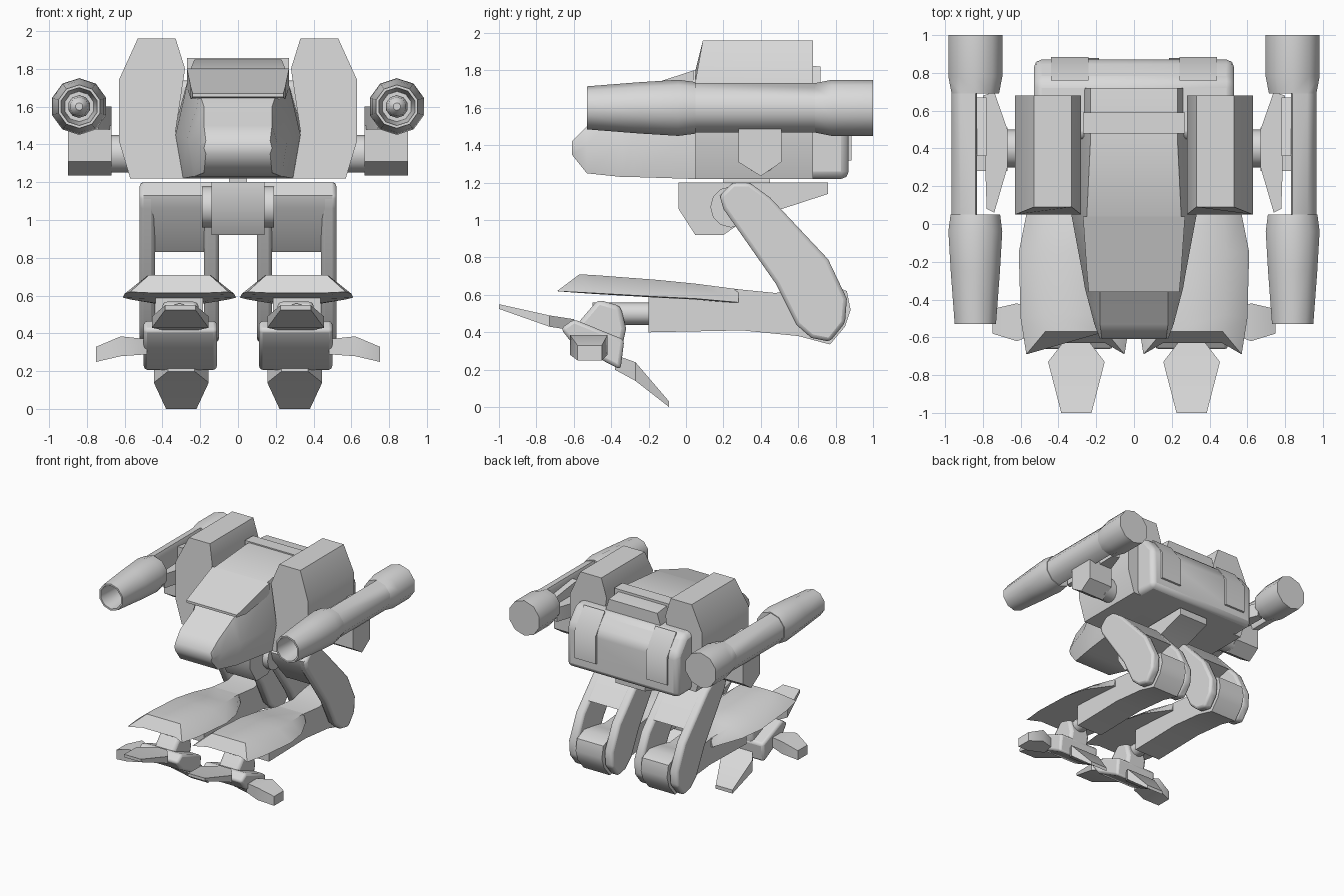
import bpy, bmesh, math

cube = bpy.data.objects.get("Cube")
if cube:
    bpy.data.objects.remove(cube, do_unlink=True)

grey = bpy.data.materials.new("plain grey")
grey.use_nodes = True
grey.diffuse_color = (0.7, 0.7, 0.7, 1)
grey.node_tree.nodes["Principled BSDF"].inputs["Base Color"].default_value = (0.7, 0.7, 0.7, 1)


def loft(name, rings, mirror=False, bevel=0, angle=40):
    """Skin equal-length rings, cap both ends, optionally mirror across x."""
    bm = bmesh.new()
    rows = [[bm.verts.new(p) for p in ring] for ring in rings]
    n = len(rows[0])
    for a, b in zip(rows, rows[1:]):
        for i in range(n):
            j = (i + 1) % n
            bm.faces.new((a[i], a[j], b[j], b[i]))
    bm.faces.new(rows[0])
    bm.faces.new(rows[-1])
    bmesh.ops.recalc_face_normals(bm, faces=bm.faces)
    mesh = bpy.data.meshes.new(name)
    bm.to_mesh(mesh)
    bm.free()
    mesh.materials.append(grey)
    ob = bpy.data.objects.new(name, mesh)
    bpy.context.collection.objects.link(ob)
    bpy.ops.object.select_all(action='DESELECT')
    ob.select_set(True)
    bpy.context.view_layer.objects.active = ob
    bpy.ops.object.shade_smooth_by_angle(angle=math.radians(angle))
    if bevel:
        mod = ob.modifiers.new("soft edges", 'BEVEL')
        mod.width, mod.segments = bevel, 2
    if mirror:
        ob.modifiers.new("other side", 'MIRROR')
    return ob


def prism(name, yz, x0, x1, **kw):
    """Side profile extruded across x."""
    return loft(name, [[(x, y, z) for y, z in yz] for x in (x0, x1)], **kw)


def slab(name, x, rows, **kw):
    """Rectangular sections along y: (y, low, high, half width)."""
    return loft(name, [[(x - w, y, a), (x + w, y, a), (x + w, y, b), (x - w, y, b)]
                       for y, a, b, w in rows], **kw)


def tube(name, x, z, rows, sides=10, cut=None, **kw):
    """Turned shape along y: (y, radius, trimmed?)."""
    rings = []
    for y, r, trimmed in rows:
        ring = []
        for i in range(sides):
            t = math.tau * i / sides
            px = x + r * math.sin(t)
            ring.append((max(px, cut) if trimmed else px, y, z + r * math.cos(t)))
        rings.append(ring)
    return loft(name, rings, **kw)


# Hull with snout: y, bottom z/width, middle z/width, top z/width
hull = [(-.61, 1.35, .17, 1.38, .18, 1.42, .17),
        (-.53, 1.25, .18, 1.4, .21, 1.5, .18),
        (-.34, 1.23, .23, 1.42, .26, 1.6, .18),
        (-.28, 1.23, .24, 1.43, .27, 1.66, .2),
        (.04, 1.22, .29, 1.45, .33, 1.8, .25),
        (.45, 1.22, .3, 1.47, .34, 1.85, .23),
        (.72, 1.22, .3, 1.47, .34, 1.82, .23)]
loft("hull", [[(-wb, y, zb), (wb, y, zb), (wm, y, zm), (wt, y, zt), (-wt, y, zt), (-wm, y, zm)]
              for y, zb, wb, zm, wm, zt, wt in hull], angle=50)
slab("brow", 0, [(-.36, 1.65, 1.67, .24), (-.25, 1.64, 1.705, .25), (.04, 1.7, 1.8, .27)])
slab("roof_hatch", 0, [(.48, 1.8, 1.857, .27), (.59, 1.8, 1.855, .27)])

# Rear engine block
prism("rear_block", [(.45, 1.22), (.87, 1.22), (.87, 1.58), (.76, 1.72), (.45, 1.74)],
      -.53, .53, bevel=.04)
prism("rear_vent", [(.76, 1.3), (.885, 1.32), (.885, 1.56), (.76, 1.73)], .24, .44, mirror=True)

# Shoulder pods
pod = [(.28, 1.8), (.33, 1.96), (.53, 1.96), (.63, 1.74), (.63, 1.42), (.57, 1.22), (.29, 1.22), (.33, 1.47)]
loft("shoulder_pods", [[(x, y + (.04 if z > 1.8 and y < .3 else 0), z) for x, z in pod]
                       for y in (.05, .68)], mirror=True)

# Arm stubs, mounts and brackets
prism("arm_stub", [(.4 + .1 * math.cos(i * math.tau / 12), 1.35 + .1 * math.sin(i * math.tau / 12))
                   for i in range(12)], .5, .69, mirror=True)
prism("arm_mount", [(.28, 1.5), (.28, 1.31), (.4, 1.235), (.51, 1.31), (.51, 1.5)],
      .67, .9, mirror=True)
bracket = [(.67, .3), (.67, .5), (.74, .7), (.8, .68), (.78, .08), (.74, .06)]
loft("gun_bracket", [[(x, y, z) for x, y in bracket] for z in (1.48, 1.6)], mirror=True)
slab("gun_feed", .81, [(.36, 1.52, 1.7, .03), (.67, 1.52, 1.66, .03)], mirror=True)

# Guns with hollow muzzle and trimmed middle
tube("guns", .84, 1.6,
     [(-.25, .02, 0), (-.25, .08, 0), (-.53, .1, 0), (-.53, .115, 0), (-.25, .137, 0),
      (-.04, .15, 0), (.05, .138, 0), (.05, .132, 1), (.69, .132, 1), (.69, .132, 0),
      (.78, .15, 0), (1.0, .15, 0)], cut=.83, mirror=True)
tube("gun_core", .84, 1.6, [(-.4, .02, 0), (-.37, .05, 0), (-.3, .06, 0), (-.24, .05, 0)], mirror=True)

# Pelvis, waist and hip axle
prism("pelvis", [(-.04, 1.2), (-.04, 1.06), (.05, .92), (.2, .92), (.3, .99), (.76, 1.14), (.76, 1.2)],
      -.14, .14)
prism("hip_axle", [(.24 + .11 * math.cos(i * math.tau / 12), 1.07 + .11 * math.sin(i * math.tau / 12))
                   for i in range(12)], -.19, .19)
tube("waist", 0, 1.2, [(.2, .05, 0), (.45, .05, 0)])

# Forked thighs
fork = [(.18, 1.13), (.25, 1.2), (.34, 1.2), (.45, 1.12), (.76, .79), (.86, .58), (.85, .45),
        (.77, .35), (.67, .37), (.59, .44), (.48, .66), (.2, 1.06)]
for label, x0, x1 in (("inner", .1, .18), ("outer", .44, .52)):
    prism("thigh_fork_" + label, fork, x0, x1, mirror=True, bevel=.02)
prism("thigh_bridge", [(.18, 1.13), (.25, 1.2), (.34, 1.2), (.45, 1.12), (.68, .87), (.56, .84),
                       (.4, .83), (.2, 1.06)], .12, .5, mirror=True)

# Shins with rounded knee
prism("shin", [(-.2, .4), (-.2, .6), (.28, .63), (.48, .61), (.62, .64), (.76, .66), (.86, .62),
               (.88, .52), (.85, .43), (.77, .335), (.6, .38), (.3, .41)], .185, .435, mirror=True)

# Flared shin covers: edge y, crest y, edge z, half width, crest z, crest half width
cover = [(-.69, -.57, .62, .26, .71, .16), (-.5, -.48, .61, .29, .705, .17),
         (-.15, -.15, .59, .3, .68, .18), (.05, .05, .58, .26, .66, .16),
         (.28, .28, .56, .14, .63, .12)]
loft("shin_cover", [[(.31 - w, e, ze), (.31 - t, c, zt), (.31 + t, c, zt), (.31 + w, e, ze),
                     (.31 + .6 * w, (e + c) / 2, ze - .005), (.31 - .6 * w, (e + c) / 2, ze - .005)]
                    for e, c, ze, w, zt, t in cover], mirror=True)

# Ankles and feet
tube("ankle", .31, .5, [(-.5, .06, 0), (-.19, .06, 0)], mirror=True)
prism("foot_knob", [(-.47, .575), (-.35, .54), (-.32, .42), (-.36, .24), (-.62, .38), (-.56, .47)],
      .21, .4, mirror=True, bevel=.025)
prism("foot_base", [(-.67, .42), (-.6, .47), (-.33, .36), (-.35, .2), (-.6, .33)],
      .11, .5, mirror=True, bevel=.02)
slab("front_toe", .305, [(-.6, .41, .47, .05), (-.73, .43, .49, .15), (-1.0, .525, .55, .08)], mirror=True)
slab("rear_toe", .3, [(-.38, .2, .28, .07), (-.27, .14, .24, .145), (-.09, 0, .03, .08)], mirror=True)
side = [(.48, -.57, -.47, .29, .37), (.62, -.62, -.42, .28, .385), (.75, -.58, -.45, .25, .33)]
loft("side_toe", [[(x, a, z0), (x, b, z0), (x, b, z1), (x, a, z1)] for x, a, b, z0, z1 in side], mirror=True)
